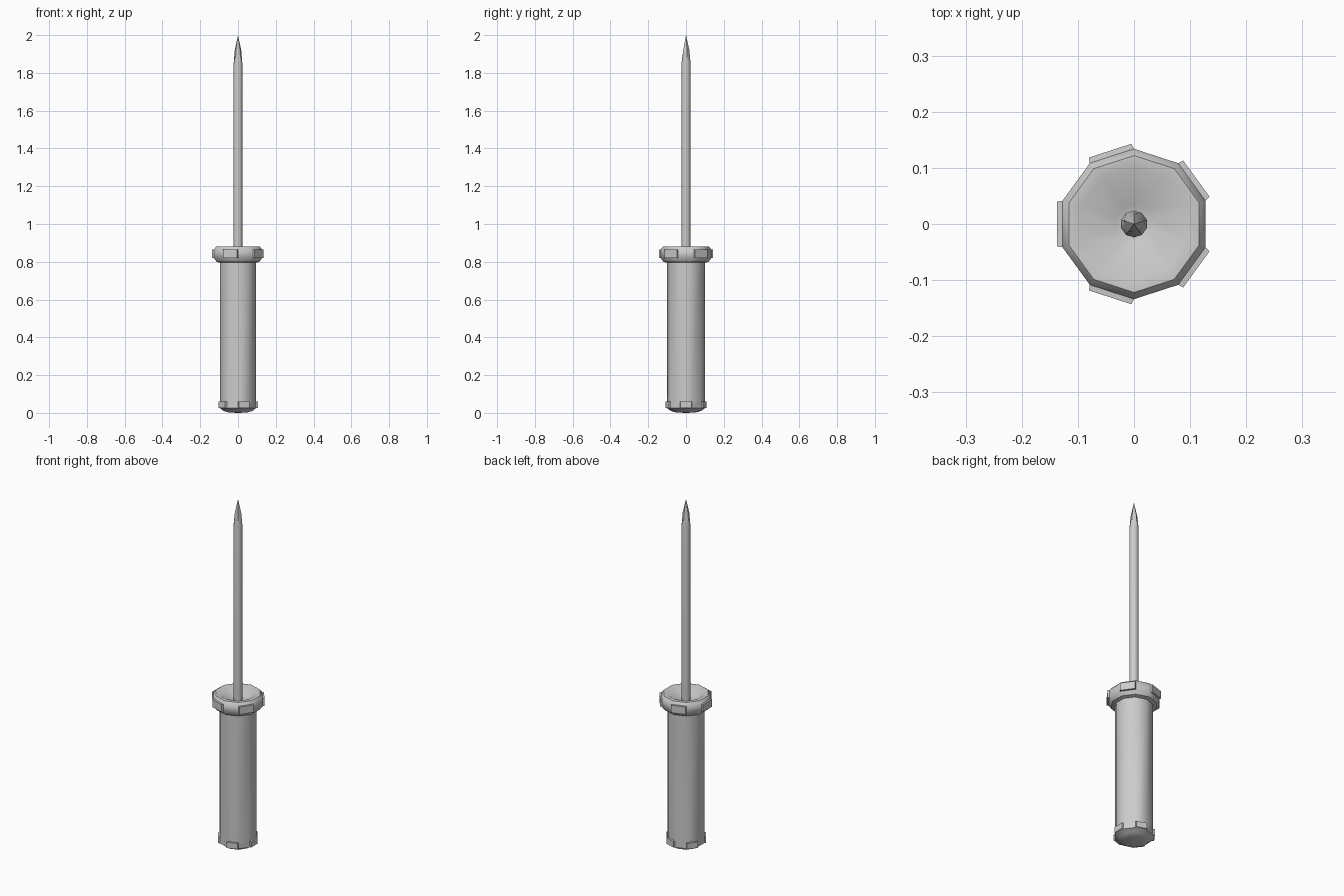
import bpy, bmesh, math

if "Cube" in bpy.data.objects:
    bpy.data.objects.remove(bpy.data.objects["Cube"])

SIDES = 10


def lathe(name, profile, tab_rows=(), smooth=40):
    """Ten-sided body from (radius, z[, inner radius]) rings.
    tab_rows: (ring index, parity) rows whose alternate faces push outward."""
    bm = bmesh.new()
    rings = []
    for p in profile:
        r, z = p[0], p[1]
        if r == 0:
            rings.append([bm.verts.new((0, 0, z))] * SIDES)
            continue
        ring = []
        for i in range(SIDES):
            a = math.radians(18 + 36 * i)
            # an optional third value pulls alternate corners in (flutes)
            rad = p[2] if len(p) > 2 and i % 2 else r
            ring.append(bm.verts.new((rad * math.cos(a), rad * math.sin(a), z)))
        rings.append(ring)
    tabs = []
    for k in range(len(rings) - 1):
        lo, hi = rings[k], rings[k + 1]
        for i in range(SIDES):
            j = (i + 1) % SIDES
            corners = list(dict.fromkeys([lo[i], lo[j], hi[j], hi[i]]))
            f = bm.faces.new(corners)
            if any(k == row and i % 2 == parity for row, parity in tab_rows):
                tabs.append(f)
    bm.normal_update()
    # raised grip tabs
    if tabs:
        out = bmesh.ops.extrude_discrete_faces(bm, faces=tabs)['faces']
        for f in out:
            n = f.normal.copy()
            c = f.calc_center_median()
            for v in f.verts:
                v.co = c + (v.co - c) * 0.96 + n * 0.01
    bmesh.ops.recalc_face_normals(bm, faces=bm.faces)
    me = bpy.data.meshes.new(name)
    bm.to_mesh(me)
    bm.free()
    ob = bpy.data.objects.new(name, me)
    bpy.context.collection.objects.link(ob)
    bpy.ops.object.select_all(action='DESELECT')
    ob.select_set(True)
    bpy.context.view_layer.objects.active = ob
    bpy.ops.object.shade_smooth_by_angle(angle=math.radians(smooth))
    return ob


# handle: domed butt, grip, collar and the dished top around the shaft
lathe("handle", [
    (0, 0.0), (0.05, 0.002), (0.08, 0.01), (0.1, 0.025), (0.1, 0.06),
    (0.1, 0.795), (0.12, 0.80), (0.134, 0.82), (0.134, 0.865),
    (0.122, 0.88), (0.1, 0.88), (0.035, 0.845), (0, 0.842),
], tab_rows=[(3, 1), (7, 0)])

# shaft with fluted pointed tip
lathe("shaft", [
    (0, 0.80), (0.024, 0.80), (0.024, 1.85), (0.018, 1.92, 0.014), (0, 2.0),
], smooth=40)
